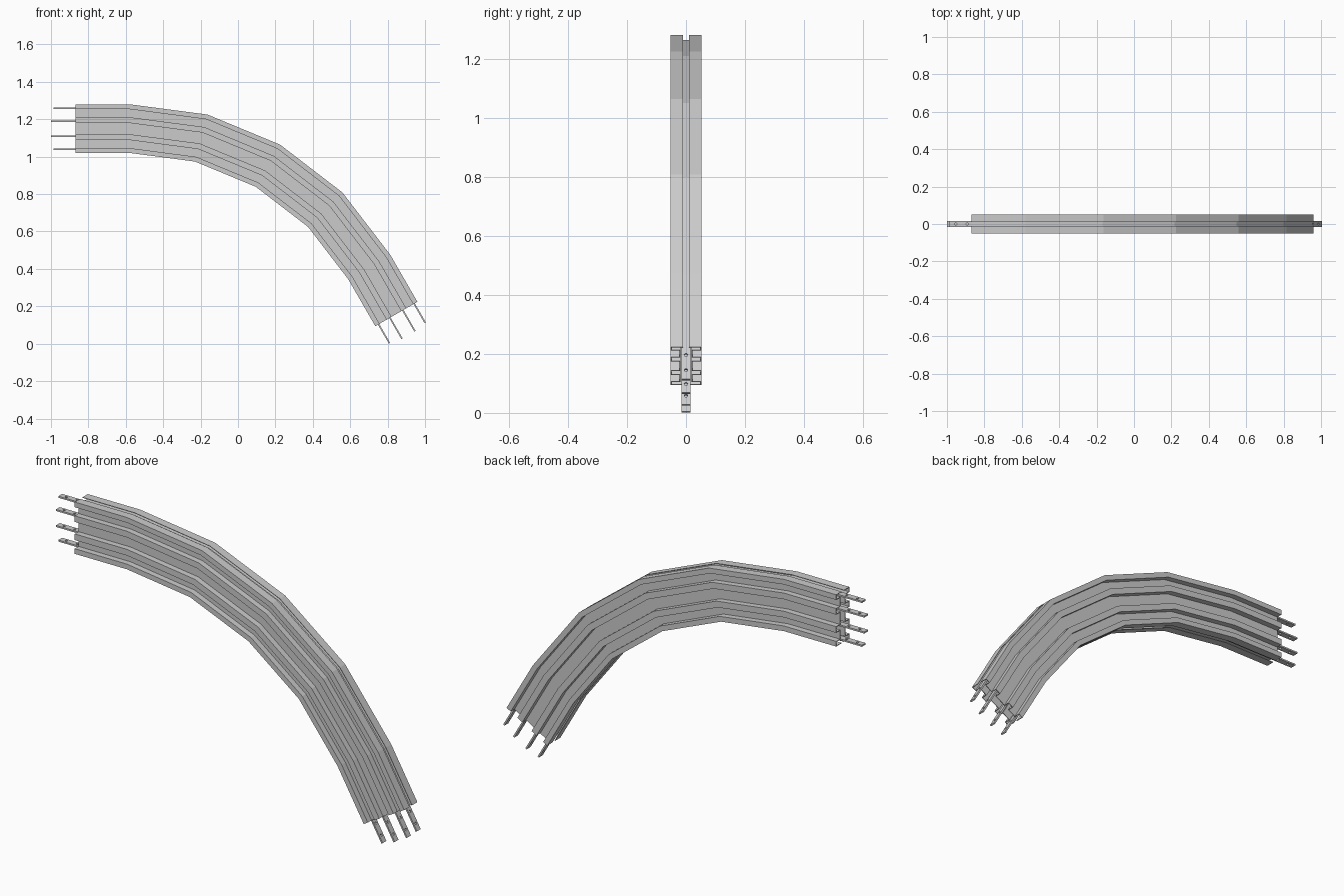
import bpy, bmesh, math
from mathutils import Vector, Matrix

if "Cube" in bpy.data.objects:
    bpy.data.objects.remove(bpy.data.objects["Cube"])

# Bend layout: centre of curvature, middle radius, 60 degree sweep in 15 degree facets
CX, CZ, R = -0.58, -0.33, 1.48
ANGLES = [math.radians(a) for a in (0, 15, 30, 45, 60)]


def place(angle, along, y, offset):
    """Point at a bend angle, shifted along the tangent, across y and radially."""
    r = R + offset
    s, c = math.sin(angle), math.cos(angle)
    return Vector((CX + r * s + along * c, y, CZ + r * c - along * s))


def stations(length):
    return [(ANGLES[0], -length)] + [(a, 0) for a in ANGLES] + [(ANGLES[-1], length)]


def finish(name, bm):
    bmesh.ops.recalc_face_normals(bm, faces=bm.faces)
    mesh = bpy.data.meshes.new(name)
    bm.to_mesh(mesh)
    bm.free()
    obj = bpy.data.objects.new(name, mesh)
    bpy.context.collection.objects.link(obj)
    return obj


def sweep(name, loop, length, cap_pairs=False):
    """Sweep a closed (y, offset) loop along the bend."""
    bm = bmesh.new()
    rings = [[bm.verts.new(place(a, t, y, o)) for y, o in loop]
             for a, t in stations(length)]
    n = len(loop)
    for r0, r1 in zip(rings, rings[1:]):
        for i in range(n):
            j = (i + 1) % n
            bm.faces.new((r0[i], r0[j], r1[j], r1[i]))
    for ring in (rings[0], rings[-1]):
        if cap_pairs:
            for i in range(n // 2 - 1):
                bm.faces.new((ring[i], ring[i + 1], ring[n - 2 - i], ring[n - 1 - i]))
        else:
            bm.faces.new(ring)
    return finish(name, bm)


# Folded sheet profile of one side housing: four ribs that pocket the bars
T = 0.003
OUT, IN = 0.052, 0.019
outer = [(0.010, 0.130), (OUT, 0.130), (OUT, 0.104), (IN + T, 0.104),
         (IN + T, 0.061), (OUT, 0.061), (OUT, 0.030), (IN + T, 0.030)]
inner = [(0.010, 0.130 - T), (OUT - T, 0.130 - T), (OUT - T, 0.104 + T), (IN, 0.104 + T),
         (IN, 0.061 - T), (OUT - T, 0.061 - T), (OUT - T, 0.030 + T), (IN, 0.030 + T)]


def full(half):
    return half + [(y, -o) for y, o in reversed(half)]


loop = full(outer) + full(inner)[::-1]

for name, side in (("front_housing", -1), ("back_housing", 1)):
    sweep(name, [(side * y, o) for y, o in loop], 0.29, True)

# Four conductor bars with two bolt holes at each end
HW, HT = 0.015, 0.004
for k, (off, length) in enumerate(((0.11, 0.407), (0.04, 0.42),
                                   (-0.04, 0.42), (-0.11, 0.407))):
    bar = sweep(f"conductor_bar_{k + 1}",
                [(-HW, off - HT), (HW, off - HT), (HW, off + HT), (-HW, off + HT)], length)
    bm = bmesh.new()
    for angle, sign in ((ANGLES[0], -1), (ANGLES[-1], 1)):
        for inset in (0.035, 0.095):
            m = (Matrix.Translation(place(angle, sign * (length - inset), 0, off))
                 @ Matrix.Rotation(angle, 4, 'Y'))
            bmesh.ops.create_cone(bm, cap_ends=True, segments=12, radius1=0.006,
                                  radius2=0.006, depth=0.03, matrix=m)
    cutter = finish("hole_cutter", bm)
    cutter.hide_render = True
    mod = bar.modifiers.new("bolt_holes", 'BOOLEAN')
    mod.operation = 'DIFFERENCE'
    mod.solver = 'EXACT'
    mod.object = cutter
    bpy.context.view_layer.objects.active = bar
    bpy.ops.object.modifier_apply(modifier=mod.name)
    bpy.data.objects.remove(cutter)
